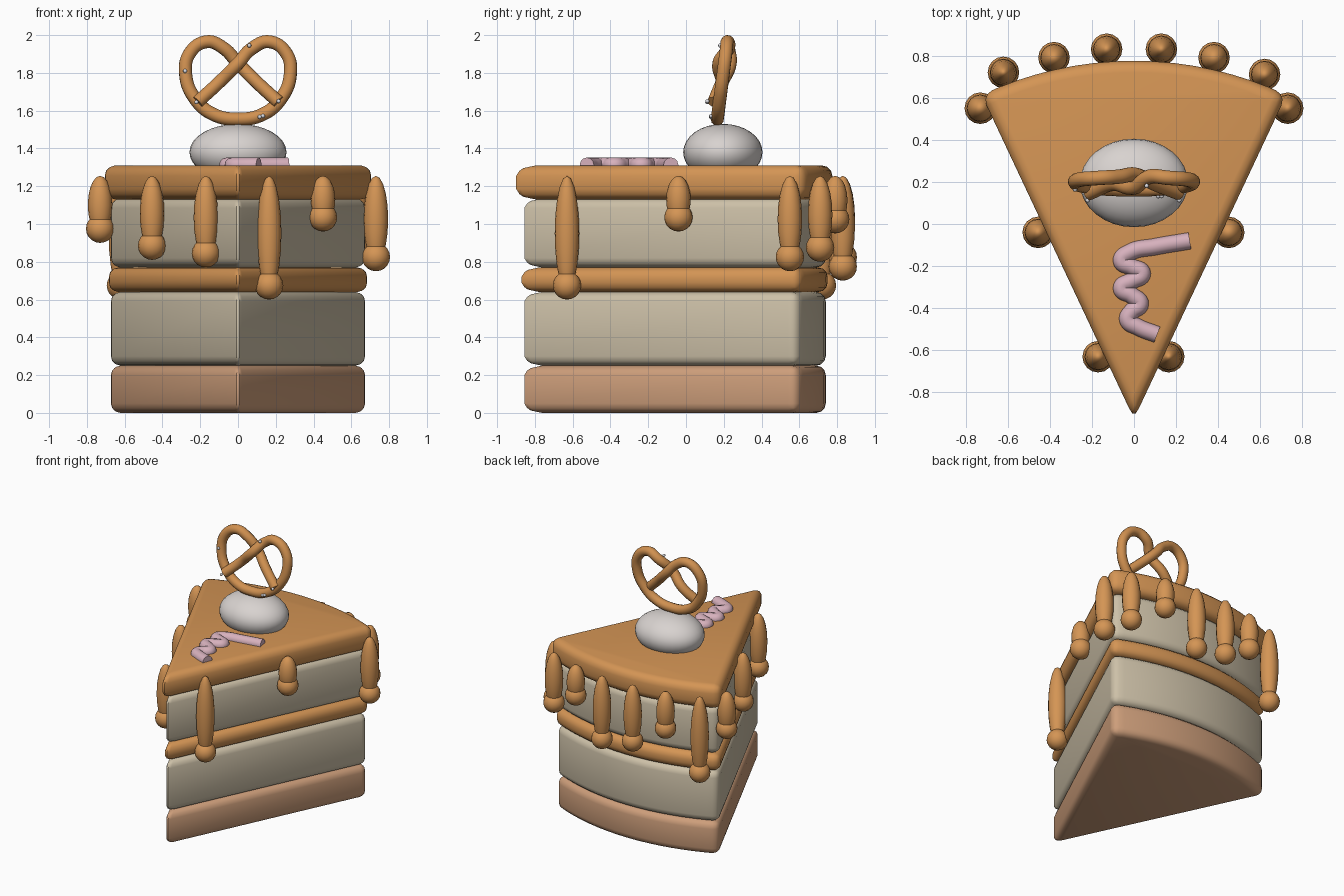
import bpy, bmesh, math

if "Cube" in bpy.data.objects:
    bpy.data.objects.remove(bpy.data.objects["Cube"])

def mat(name, r, g, b):
    m = bpy.data.materials.new(name)
    m.diffuse_color = (r, g, b, 1)
    m.use_nodes = True
    m.node_tree.nodes["Principled BSDF"].inputs["Base Color"].default_value = m.diffuse_color
    return m

CARAMEL = mat("caramel", .66, .30, .09)
SPONGE = mat("pale sponge", .61, .53, .39)
CRUST = mat("biscuit crust", .61, .34, .195)
CREAM = mat("cream", .69, .65, .63)
PINK = mat("pink icing", .68, .44, .51)
PRETZEL = mat("baked pretzel", .63, .28, .08)
SALT = mat("salt", .72, .72, .76)

def activate(ob):
    bpy.ops.object.select_all(action='DESELECT')
    ob.select_set(True)
    bpy.context.view_layer.objects.active = ob

def wedge(name, z0, z1, tip, radius, width, material, n=16):
    """Rounded sector-shaped slab with its point towards -y."""
    half = math.radians(25.2)
    pts = [(0, tip)]
    for i in range(n + 1):
        a = half - 2 * half * i / n
        pts.append((radius * math.sin(a), tip + radius * math.cos(a)))
    bm = bmesh.new()
    f = bm.faces.new([bm.verts.new((x, y, z0)) for x, y in pts])
    ext = bmesh.ops.extrude_face_region(bm, geom=[f])
    bmesh.ops.translate(bm, vec=(0, 0, z1 - z0),
                        verts=[v for v in ext['geom'] if isinstance(v, bmesh.types.BMVert)])
    bmesh.ops.recalc_face_normals(bm, faces=bm.faces)
    me = bpy.data.meshes.new(name)
    bm.to_mesh(me)
    bm.free()
    me.materials.append(material)
    ob = bpy.data.objects.new(name, me)
    bpy.context.collection.objects.link(ob)
    activate(ob)
    b = ob.modifiers.new("round", 'BEVEL')
    b.width, b.segments = width, 3
    b.limit_method, b.angle_limit = 'ANGLE', math.radians(30)
    bpy.ops.object.modifier_apply(modifier=b.name)
    bpy.ops.object.shade_smooth_by_angle(angle=math.radians(35))

def ball(name, loc, scale, material, seg=16, rings=10):
    bpy.ops.mesh.primitive_uv_sphere_add(segments=seg, ring_count=rings, radius=1, location=loc)
    ob = bpy.context.object
    ob.name, ob.scale = name, scale
    ob.data.materials.append(material)
    bpy.ops.object.shade_smooth()

def tube(name, pts, radius, material):
    cu = bpy.data.curves.new(name, 'CURVE')
    cu.dimensions = '3D'
    cu.bevel_depth, cu.bevel_resolution = radius, 4
    cu.use_fill_caps, cu.resolution_u = True, 8
    sp = cu.splines.new('BEZIER')
    sp.bezier_points.add(len(pts) - 1)
    for p, co in zip(sp.bezier_points, pts):
        p.co = co
        p.handle_left_type = p.handle_right_type = 'AUTO'
    ob = bpy.data.objects.new(name, cu)
    bpy.context.collection.objects.link(ob)
    cu.materials.append(material)
    activate(ob)
    bpy.ops.object.convert(target='MESH')
    bpy.ops.object.shade_smooth_by_angle(angle=math.radians(50))

# Cake layers, bottom to top
wedge("crust", 0, .25, -.88, 1.62, .05, CRUST)
wedge("lower_sponge", .25, .64, -.88, 1.62, .05, SPONGE)
wedge("caramel_filling", .64, .77, -.895, 1.645, .05, CARAMEL)
wedge("upper_sponge", .77, 1.135, -.88, 1.62, .05, SPONGE)
wedge("caramel_topping", 1.13, 1.31, -.925, 1.70, .055, CARAMEL)

# Caramel drips: x, y, lowest z
R = .075
drips = [(-.73, .55, .90), (-.62, .72, .60), (-.38, .79, .90), (-.13, .83, .75),
         (.13, .83, .70), (.38, .79, .95), (.62, .71, .80), (.73, .55, .75),
         (-.455, -.04, .81), (.45, -.04, .96), (-.17, -.63, .77), (.165, -.63, .60)]
for i, (x, y, low) in enumerate(drips):
    top, bot = 1.255, low + R - .03
    ball(f"drip_{i}", (x, y, (top + bot) / 2), (.065, .065, (top - bot) / 2), CARAMEL)
    ball(f"drip_bead_{i}", (x, y, low + R), (R, R, R), CARAMEL)

# Cream dollop
ball("cream_dollop", (0, .195, 1.38), (.257, .21, .15), CREAM, 32, 16)

# Pretzel: half path (x, z, y offset) from bottom centre to arm end, mirrored
half = [(0, 1.555, 0), (-.13, 1.58, 0), (-.225, 1.66, 0), (-.277, 1.79, 0), (-.255, 1.905, 0),
        (-.165, 1.965, 0), (-.075, 1.93, .01), (0, 1.85, .03), (.1, 1.75, 0), (.215, 1.645, -.03)]
lean = lambda z: .165 + (z - 1.55) * .13
left = [(x, lean(z) + d, z) for x, z, d in half]
right = [(-x, lean(z) + (-d if i == 7 else d), z) for i, (x, z, d) in enumerate(half)]
tube("pretzel", right[:0:-1] + left, .035, PRETZEL)

# Salt grains on the front of the pretzel
for i, (x, z, d) in enumerate([(-.28, 1.81, 0), (.06, 1.945, 0), (-.22, 1.645, -.03),
                               (.215, 1.65, -.03), (.115, 1.567, 0), (.132, 1.572, 0)]):
    ball(f"salt_{i}", (x, lean(z) + d - .035, z), (.011, .011, .011), SALT, 8, 6)

# Pink icing squiggle on the topping
path = [(.265, -.08), (.1, -.108), (-.02, -.135), (-.06, -.175), (-.01, -.205), (.04, -.235),
        (-.01, -.27), (-.06, -.305), (-.01, -.34), (.03, -.38), (-.01, -.415),
        (-.03, -.455), (.02, -.49), (.11, -.525)]
tube("icing_squiggle", [(x, y, 1.312) for x, y in path], .04, PINK)
